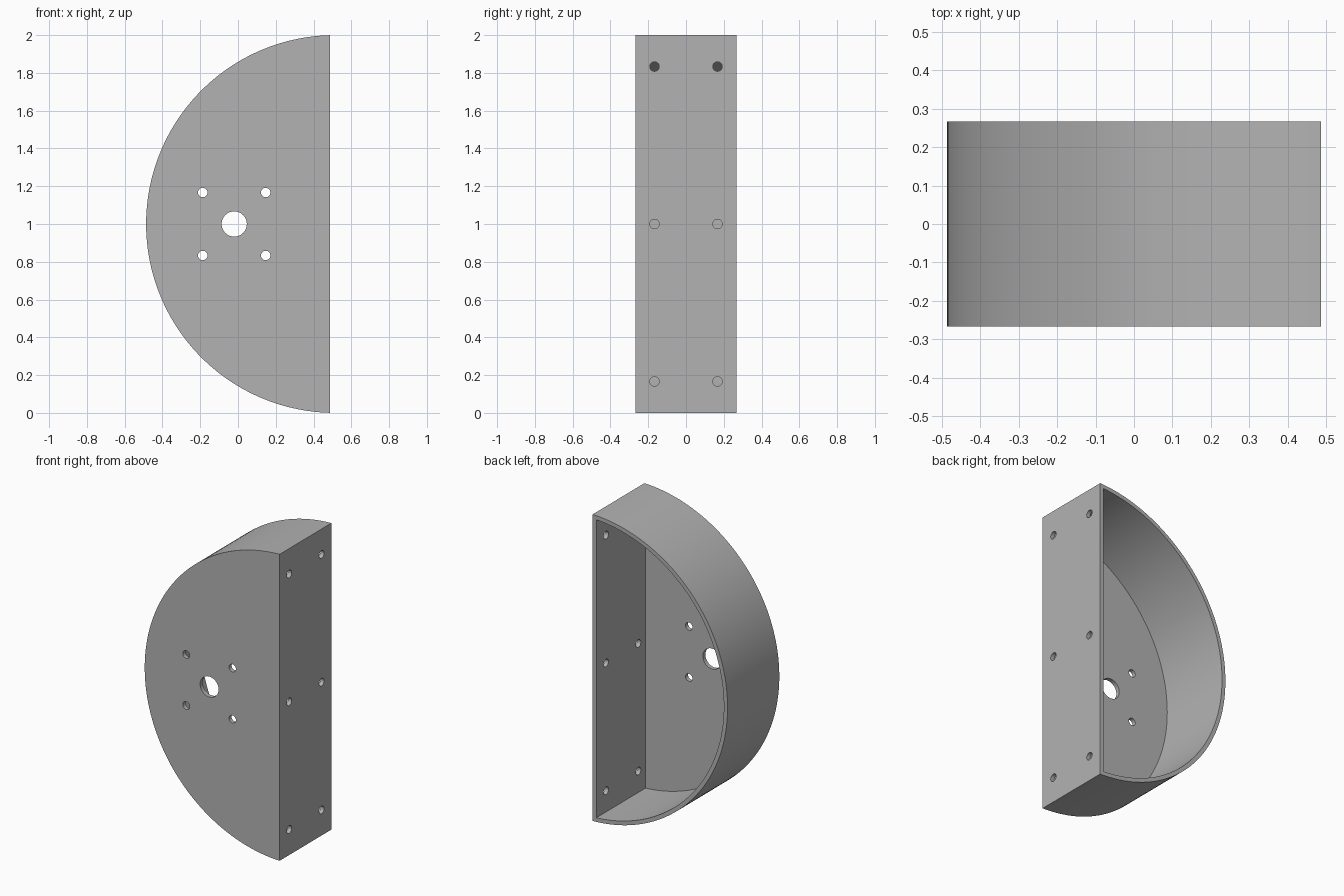
import bpy, bmesh
from math import acos, cos, sin, pi
from mathutils import Matrix, Vector

cube = bpy.data.objects.get("Cube")
if cube:
    bpy.data.objects.remove(cube)

RADIUS = 1.0
WALL = 0.0267          # shell thickness
FLAT_X = 0.4867        # outer face of the flat side
CENTRE_X = FLAT_X + WALL
FRONT, BACK = -0.2667, 0.2667
STEPS = 96

grey = bpy.data.materials.new("plain_grey")
grey.use_nodes = True
colour = (0.45, 0.45, 0.45, 1)
grey.diffuse_color = colour
grey.node_tree.nodes["Principled BSDF"].inputs["Base Color"].default_value = colour


def outline(bm, radius, flat_x, y):
    """Ring of vertices: an arc closed by the straight flat side."""
    start = acos((flat_x - CENTRE_X) / radius)
    sweep = 2 * (pi - start)
    angles = [start + sweep * i / STEPS for i in range(STEPS + 1)]
    return [bm.verts.new((CENTRE_X + radius * cos(a), y, 1 + radius * sin(a)))
            for a in angles]


def bridge(bm, ring_a, ring_b):
    for i in range(len(ring_a)):
        j = (i + 1) % len(ring_a)
        bm.faces.new((ring_a[i], ring_a[j], ring_b[j], ring_b[i]))


def make_object(name, bm):
    bmesh.ops.recalc_face_normals(bm, faces=bm.faces)
    mesh = bpy.data.meshes.new(name)
    bm.to_mesh(mesh)
    bm.free()
    obj = bpy.data.objects.new(name, mesh)
    bpy.context.collection.objects.link(obj)
    mesh.materials.append(grey)
    return obj


# Half-round housing, open at the back
bm = bmesh.new()
inner_r, inner_x = RADIUS - WALL, FLAT_X - WALL
rings = [outline(bm, RADIUS, FLAT_X, FRONT),
         outline(bm, RADIUS, FLAT_X, BACK),
         outline(bm, inner_r, inner_x, BACK),
         outline(bm, inner_r, inner_x, FRONT + WALL)]
for a, b in zip(rings, rings[1:]):
    bridge(bm, a, b)
bm.faces.new(rings[0])
bm.faces.new(rings[-1])
housing = make_object("half_round_housing", bm)

# Drill holes: front panel, then flat side
bm = bmesh.new()


def drill(centre, axis, radius, sides=32):
    turn = Vector(axis).to_track_quat('Z', 'Y').to_matrix().to_4x4()
    bmesh.ops.create_cone(bm, cap_ends=True, segments=sides, radius1=radius,
                          radius2=radius, depth=4 * WALL,
                          matrix=Matrix.Translation(centre) @ turn)


HOLE_X, SPACING, SMALL = -0.02, 0.1667, 0.025
drill((HOLE_X, FRONT, 1), (0, 1, 0), 0.0667, 48)
for side in (-1, 1):
    for up in (-1, 1):
        drill((HOLE_X + side * SPACING, FRONT, 1 + up * SPACING), (0, 1, 0), SMALL)
    for z in (SPACING, 1, 2 - SPACING):
        drill((FLAT_X, side * SPACING, z), (1, 0, 0), SMALL)
cutter = make_object("hole_cutter", bm)
cutter.hide_render = True

cut = housing.modifiers.new("holes", 'BOOLEAN')
cut.operation = 'DIFFERENCE'
cut.solver = 'EXACT'
cut.object = cutter
bpy.ops.object.select_all(action='DESELECT')
housing.select_set(True)
bpy.context.view_layer.objects.active = housing
bpy.ops.object.modifier_apply(modifier=cut.name)
bpy.data.objects.remove(cutter)

# Smooth arcs, sharp edges
bpy.ops.object.shade_smooth_by_angle(angle=pi / 6)
